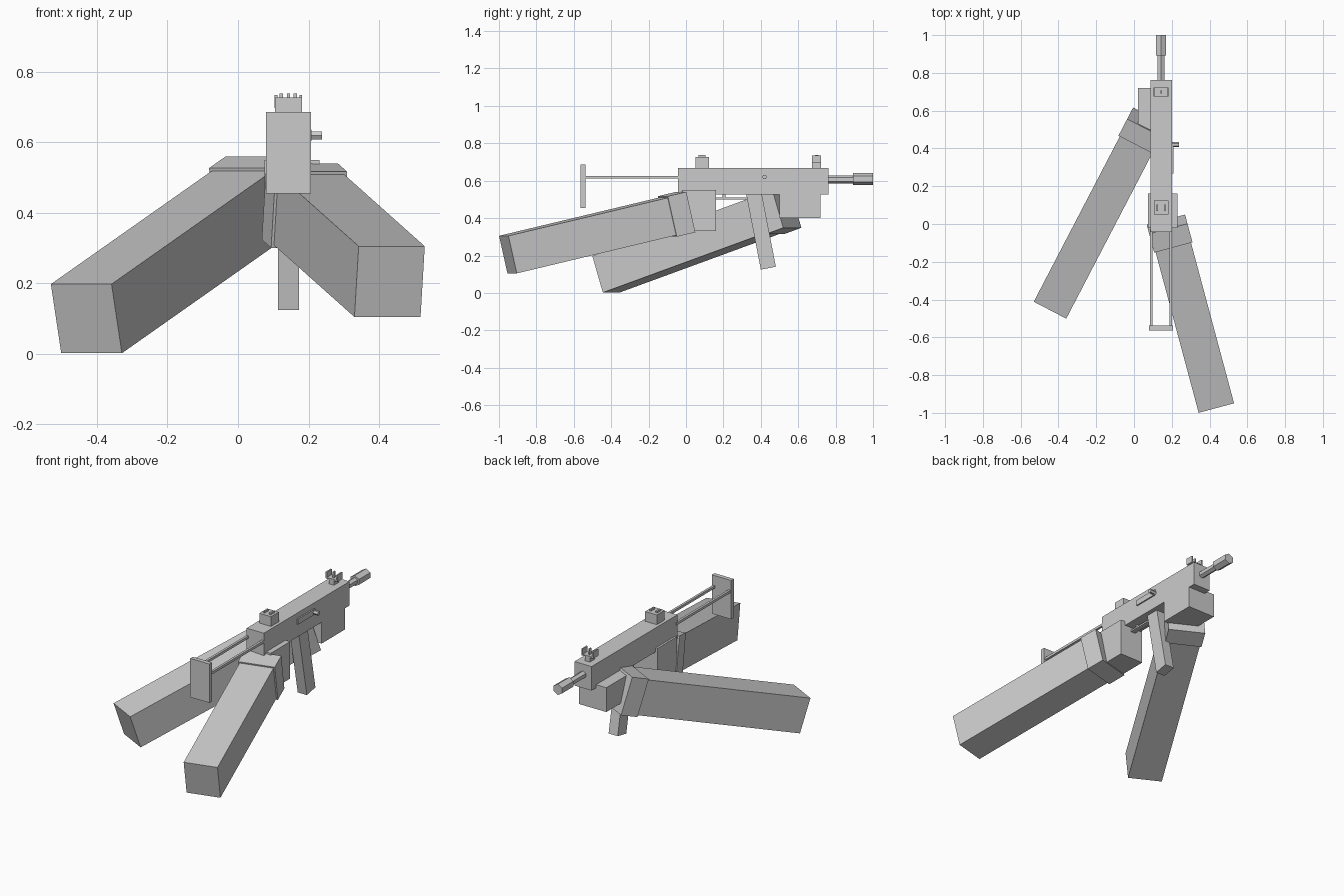
import bpy, bmesh, math
from mathutils import Matrix, Vector

if "Cube" in bpy.data.objects:
    bpy.data.objects.remove(bpy.data.objects["Cube"])

grey = bpy.data.materials.new("light_grey")
grey.diffuse_color = (0.6, 0.6, 0.6, 1)
grey.use_nodes = True
grey.node_tree.nodes["Principled BSDF"].inputs["Base Color"].default_value = grey.diffuse_color


def finish(name, bm):
    bmesh.ops.recalc_face_normals(bm, faces=bm.faces)
    me = bpy.data.meshes.new(name)
    bm.to_mesh(me)
    bm.free()
    me.materials.append(grey)
    ob = bpy.data.objects.new(name, me)
    bpy.context.collection.objects.link(ob)
    return ob


def box(name, x, y, z, mat=Matrix()):
    """Box from (min, max) ranges, optionally moved by a matrix."""
    bm = bmesh.new()
    size = Matrix.Diagonal((x[1] - x[0], y[1] - y[0], z[1] - z[0], 1))
    centre = Vector((sum(x) / 2, sum(y) / 2, sum(z) / 2))
    bmesh.ops.create_cube(bm, size=1, matrix=mat @ Matrix.Translation(centre) @ size)
    return finish(name, bm)


def hex_rod(name, centre, radius, length, rot):
    bm = bmesh.new()
    bmesh.ops.create_cone(bm, cap_ends=True, segments=6, radius1=radius, radius2=radius,
                          depth=length, matrix=Matrix.Translation(centre) @ rot)
    return finish(name, bm)


CX = 0.143  # centre line of the gun

# receiver
box("receiver", (0.087, 0.2), (-0.043, 0.763), (0.526, 0.669))

# barrel and muzzle, six sided with a ridge on top
along_y = Matrix.Rotation(math.radians(90), 4, 'X')
hex_rod("barrel", (CX, 0.82, 0.607), 0.021, 0.16, along_y)
hex_rod("muzzle", (CX, 0.9465, 0.608), 0.032, 0.107, along_y)

# folding stock: two rods and a butt plate
for side, s in (("left", -1), ("right", 1)):
    c = CX + s * 0.051
    box(f"stock_rod_{side}", (c - 0.007, c + 0.007), (-0.545, -0.03), (0.611, 0.626))
box("stock_plate", (0.08, 0.207), (-0.563, -0.538), (0.455, 0.686))

# rear sight
box("rear_sight", (0.105, 0.182), (0.05, 0.124), (0.66, 0.727))
for side, s in (("left", -1), ("right", 1)):
    c = CX + s * 0.02
    box(f"rear_notch_{side}", (c - 0.005, c + 0.005), (0.068, 0.104), (0.72, 0.738))

# front sight: base, crossbar, wings and post
box("front_sight_base", (0.127, 0.159), (0.675, 0.722), (0.66, 0.702))
box("front_sight_bar", (0.105, 0.182), (0.675, 0.722), (0.695, 0.703))
box("front_sight_post", (CX - 0.004, CX + 0.004), (0.69, 0.708), (0.7, 0.738))
for side, s in (("left", -1), ("right", 1)):
    c = CX + s * 0.035
    box(f"front_sight_wing_{side}", (c - 0.004, c + 0.004), (0.675, 0.722), (0.697, 0.735))

# bolt cover and charging handle
box("bolt_cover", (0.195, 0.208), (0.267, 0.428), (0.604, 0.637))
hex_rod("charging_handle", (0.219, 0.42, 0.62), 0.013, 0.038,
        Matrix.Rotation(math.radians(90), 4, 'Y'))

# magazine, leaning forward towards its lower end
lean = Matrix.Translation((CX, 0.363, 0.53)) @ Matrix.Rotation(math.radians(11), 4, 'X')
box("magazine", (-0.03, 0.03), (-0.041, 0.041), (-0.405, 0.03), lean)

# trigger and guard
box("trigger_guard", (0.128, 0.158), (0.15, 0.335), (0.5, 0.51))
box("trigger", (0.136, 0.15), (0.195, 0.212), (0.505, 0.53))

# hands
box("right_hand", (0.075, 0.231), (-0.022, 0.161), (0.33, 0.55))
box("left_hand", (0.02, 0.2), (0.5, 0.72), (0.4, 0.545))

# sleeves with cuffs: rear-end centre, heading, pitch, length
for side, end, heading, pitch, length in (
        ("right", (0.43, -0.952, 0.205), 15, 13, 0.905),
        ("left", (-0.43, -0.428, 0.1), -27.5, 18, 1.04)):
    m = (Matrix.Translation(end) @ Matrix.Rotation(math.radians(heading), 4, 'Z')
         @ Matrix.Rotation(math.radians(pitch), 4, 'X'))
    box(f"{side}_sleeve", (-0.097, 0.097), (0, length + 0.01), (-0.103, 0.103), m)
    box(f"{side}_cuff", (-0.105, 0.105), (length, length + 0.105), (-0.111, 0.111), m)
